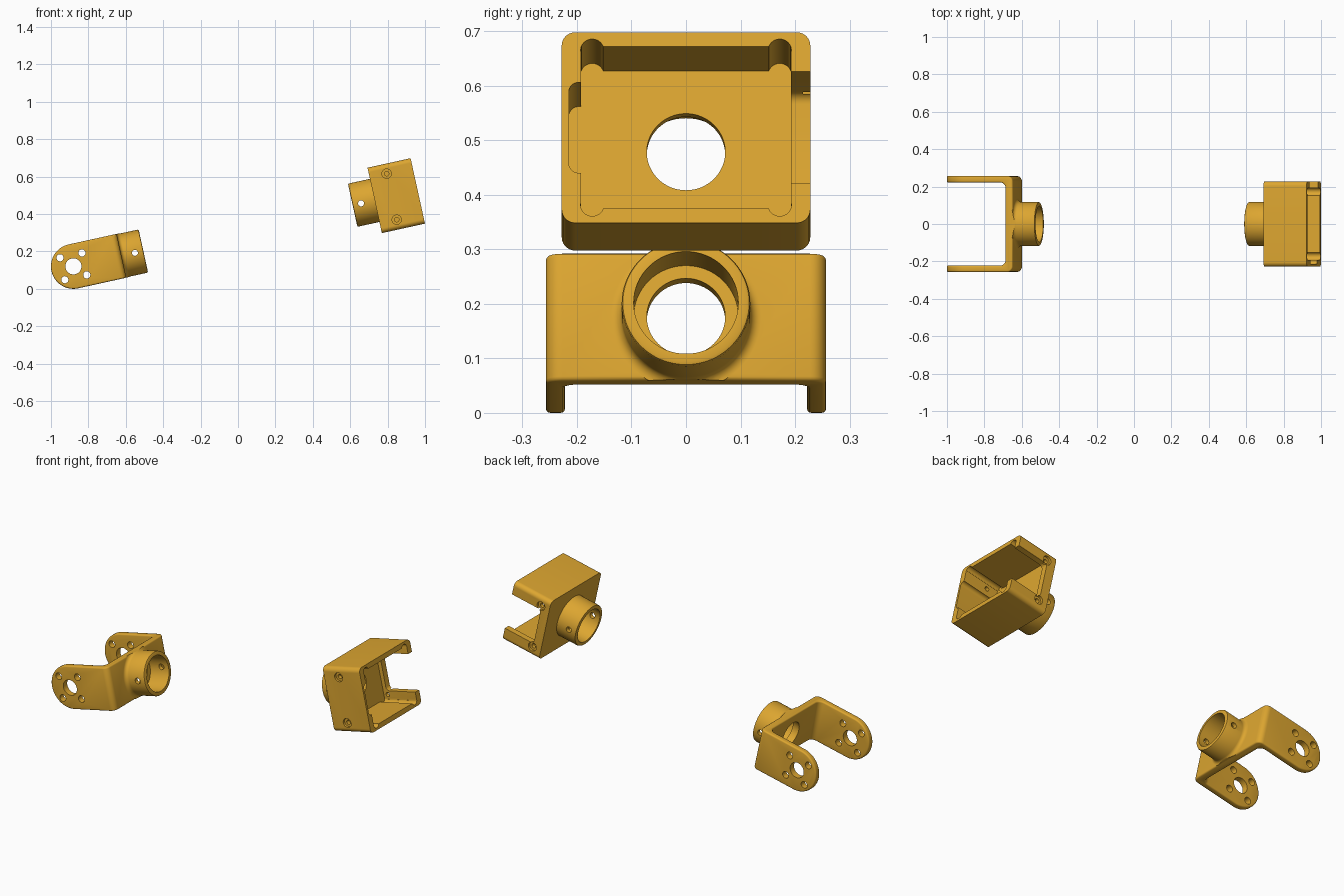
import bpy, bmesh
from math import sin, cos, pi, radians
from mathutils import Matrix, Vector

if "Cube" in bpy.data.objects:
    bpy.data.objects.remove(bpy.data.objects["Cube"])

TILT = radians(12.4)
mat = bpy.data.materials.new("amber_plastic")
mat.diffuse_color = (0.72, 0.38, 0.03, 1)
mat.use_nodes = True
mat.node_tree.nodes["Principled BSDF"].inputs["Base Color"].default_value = mat.diffuse_color


def finish(name, bm):
    bmesh.ops.remove_doubles(bm, verts=bm.verts, dist=1e-6)
    bmesh.ops.recalc_face_normals(bm, faces=bm.faces)
    me = bpy.data.meshes.new(name)
    bm.to_mesh(me)
    bm.free()
    ob = bpy.data.objects.new(name, me)
    bpy.context.collection.objects.link(ob)
    return ob


def prism(name, pts, axis, lo, hi):
    """Extrude a 2D outline along axis; outline uses the other two axes in order."""
    bm = bmesh.new()
    vs = []
    for a, b in pts:
        co = [a, b]
        co.insert("xyz".index(axis), lo)
        vs.append(bm.verts.new(co))
    face = bm.faces.new(vs)
    new = bmesh.ops.extrude_face_region(bm, geom=[face])["geom"]
    shift = Vector()
    shift["xyz".index(axis)] = hi - lo
    bmesh.ops.translate(bm, vec=shift, verts=[v for v in new if isinstance(v, bmesh.types.BMVert)])
    return finish(name, bm)


def arc(cx, cy, r, a0, a1, n=10):
    return [(cx + r * cos(radians(a0 + (a1 - a0) * i / n)),
             cy + r * sin(radians(a0 + (a1 - a0) * i / n))) for i in range(n + 1)]


def round_rect(w, h, r):
    return (arc(w - r, h - r, r, 0, 90) + arc(r - w, h - r, r, 90, 180)
            + arc(r - w, r - h, r, 180, 270) + arc(w - r, r - h, r, 270, 360))


def disc(name, axis, a, b, r, lo, hi, n=40):
    return prism(name, arc(a, b, r, 0, 360 * (n - 1) / n, n - 1), axis, lo, hi)


def box(name, x0, x1, y0, y1, z0, z1):
    return prism(name, [(x0, y0), (x1, y0), (x1, y1), (x0, y1)], "z", z0, z1)


def bake(ob):
    me = bpy.data.meshes.new_from_object(ob.evaluated_get(bpy.context.evaluated_depsgraph_get()))
    ob.modifiers.clear()
    ob.data = me


def combine(ob, op, *others):
    for o in others:
        m = ob.modifiers.new(op, "BOOLEAN")
        m.operation, m.object, m.solver = op, o, "EXACT"
        bake(ob)
        bpy.data.objects.remove(o)


def tube(name, base, end, flare=0.0):
    """Socket tube along x, turned from a half profile with softened rim."""
    d = 1 if end > base else -1
    r, e = 0.118, 0.007
    prof = [(base - d * 0.015, 0), (base - d * 0.015, r + flare)]
    if flare:
        prof += [(base + d * (flare - flare * sin(radians(t))), r + flare - flare * cos(radians(t)))
                 for t in range(90, -1, -15)]
    prof += [(end - d * e, r), (end - d * e * .3, r - e * .3), (end, r - e), (end, 0)]
    bm = bmesh.new()
    vs = [bm.verts.new((x, 0, z)) for x, z in prof]
    es = [bm.edges.new(p) for p in zip(vs, vs[1:])]
    bmesh.ops.spin(bm, geom=vs + es, cent=(0, 0, 0), axis=(1, 0, 0), angle=2 * pi, steps=72)
    return finish(name, bm)


def bore(ob, base, end):
    """Socket bore, through hole and cross pin hole."""
    d = 1 if end > base else -1
    lo, hi = sorted((base, end + d * .05))
    combine(ob, "DIFFERENCE",
            disc("cut", "x", 0, 0, 0.096, lo, hi, 64),
            disc("cut", "x", 0, 0, 0.072, base - .06, base + .06, 64),
            disc("cut", "y", end - d * .046, 0, 0.016, -.3, .3, 24))


def place(ob, x, z):
    ob.data.transform(Matrix.Translation((x, 0, z)) @ Matrix.Rotation(-TILT, 4, "Y"))
    ob.data.materials.clear()
    ob.data.materials.append(mat)
    bpy.ops.object.select_all(action="DESELECT")
    ob.select_set(True)
    bpy.context.view_layer.objects.active = ob
    bpy.ops.object.shade_smooth_by_angle(angle=radians(32))


# Fork bracket: U outline trimmed to a round-ended side shape
outer, inner = 0.257, 0.222
half_out = arc(0.263 - .03, outer - .03, .03, 0, 90, 6) + [(-.2, outer)]
half_in = [(-.2, inner)] + arc(0.223 - .03, inner - .03, .03, 90, 0, 6)
half = half_out + half_in
u_shape = half + [(x, -y) for x, y in reversed(half)]
fork = prism("fork_bracket", u_shape, "z", -.2, .2)
combine(fork, "INTERSECT",
        prism("cut", arc(0, 0, .12, 90, 270, 40) + [(.4, -.12), (.4, .12)], "y", -.4, .4))
bev = fork.modifiers.new("soft", "BEVEL")
bev.width, bev.segments, bev.limit_method, bev.angle_limit = .008, 3, "ANGLE", radians(40)
bake(fork)

# Fork socket tube with a small fillet at its base
socket = tube("fork_tube", .263, .383, .02)
combine(socket, "INTERSECT", box("cut", 0, 1, -1, 1, -.1195, .1195))
combine(fork, "UNION", socket)
bore(fork, .263, .383)

# Fork hub holes and ring of four screw holes
combine(fork, "DIFFERENCE", disc("cut", "y", 0, 0, .043, -.4, .4))
for k in range(4):
    a = pi / 4 + k * pi / 2
    combine(fork, "DIFFERENCE",
            disc("cut", "y", .085 * cos(a), .085 * sin(a), .019, -.4, .4, 24))
place(fork, -.88, .12)

# Motor housing: rounded box open towards +x, with its socket tube
case = prism("motor_housing", round_rect(.228, .179, .025), "x", -.118, .118)
combine(case, "UNION", tube("case_tube", -.118, -.2385))
combine(case, "DIFFERENCE", box("cut", -.09, .2, -.193, .193, -.152, .152))
bore(case, -.118, -.2385)

# Corner reliefs inside the pocket
for y in (-.172, .172):
    for z in (-.145, .145):
        combine(case, "DIFFERENCE", disc("cut", "x", y, z, .0213, -.0899, .2, 32))

# Shallow groove in one side wall, open slot in the other
groove = prism("cut", [(y - .185, z) for y, z in round_rect(.03, .085, .018)], "x", -.0895, .2)
slot = prism("cut", arc(-.068 + .02, .085, .02, 90, 180, 6)
             + arc(-.068 + .02, -.085, .02, 180, 270, 6) + [(.2, -.105), (.2, .105)],
             "y", .17, .3)
combine(case, "DIFFERENCE", groove, slot)

# Countersunk screw holes on both side walls
for side, u in ((-1, -.025), (1, -.064)):
    for z in (-.126, .126):
        for r, depth in ((.025, .013), (.012, .06)):
            lo, hi = sorted((side * (.228 - depth), side * .3))
            combine(case, "DIFFERENCE", disc("cut", "y", u, z, r, lo, hi, 28))
place(case, .846, .498)
